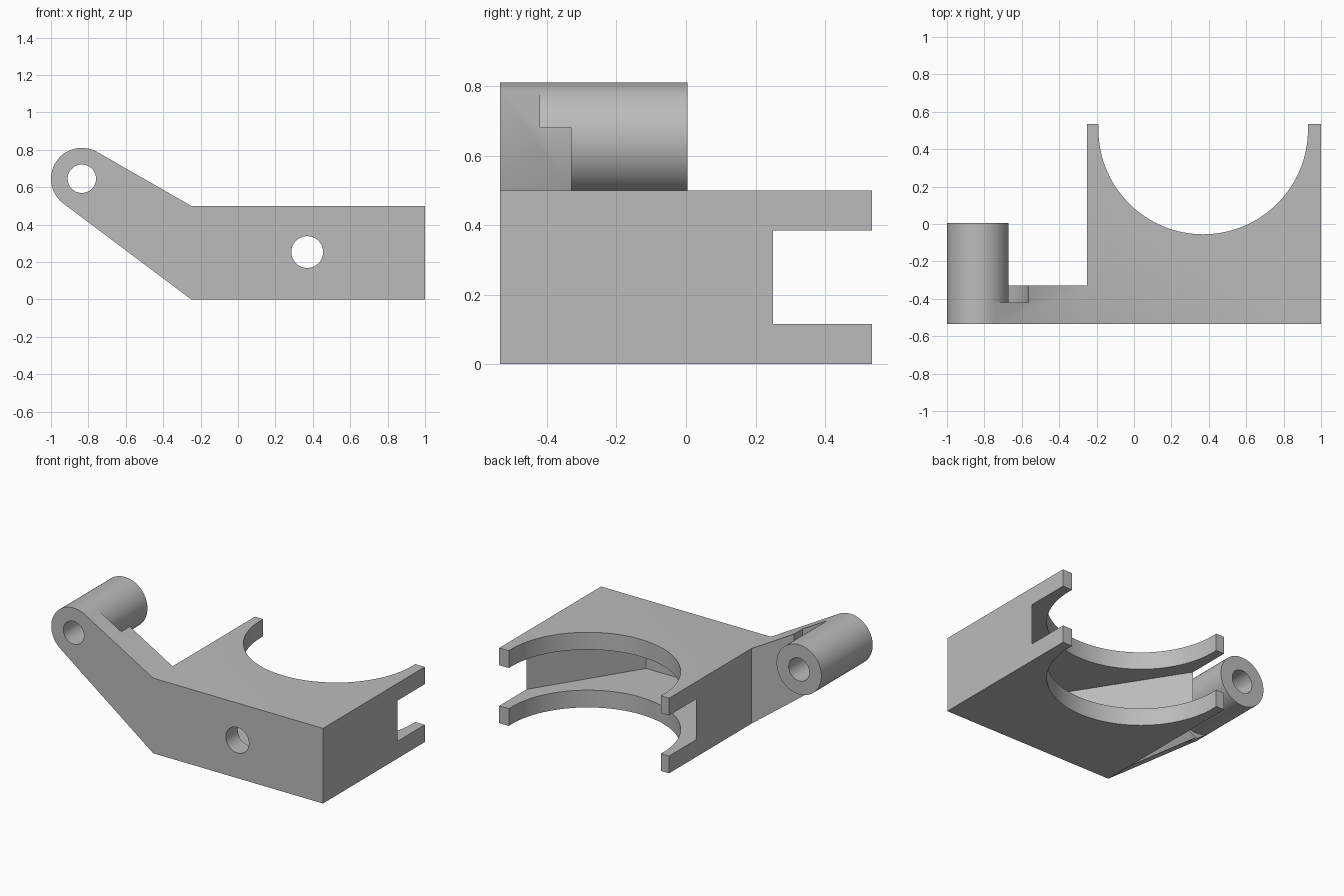
import bpy, bmesh, math
from mathutils import Vector

cube = bpy.data.objects.get("Cube")
if cube:
    bpy.data.objects.remove(cube, do_unlink=True)

grey = bpy.data.materials.new("plain grey")
grey.use_nodes = True
grey.diffuse_color = (0.5, 0.5, 0.5, 1)
grey.node_tree.nodes["Principled BSDF"].inputs["Base Color"].default_value = (0.5, 0.5, 0.5, 1)


def prism(name, points, axis, low, high):
    """Extrude a flat outline along y (outline in x, z) or z (outline in x, y)."""
    bm = bmesh.new()
    place = (lambda a, b: (a, low, b)) if axis == "y" else (lambda a, b: (a, b, low))
    face = bm.faces.new([bm.verts.new(place(a, b)) for a, b in points])
    new = bmesh.ops.extrude_face_region(bm, geom=[face])["geom"]
    shift = Vector((0, high - low, 0)) if axis == "y" else Vector((0, 0, high - low))
    bmesh.ops.translate(bm, vec=shift, verts=[v for v in new if isinstance(v, bmesh.types.BMVert)])
    bmesh.ops.recalc_face_normals(bm, faces=bm.faces)
    mesh = bpy.data.meshes.new(name)
    bm.to_mesh(mesh)
    bm.free()
    mesh.materials.append(grey)
    obj = bpy.data.objects.new(name, mesh)
    bpy.context.collection.objects.link(obj)
    return obj


def circle(cx, cy, r, n=96):
    return [(cx + r * math.cos(2 * math.pi * i / n), cy + r * math.sin(2 * math.pi * i / n))
            for i in range(n)]


def combine(target, tool, operation):
    """Apply a boolean and discard the tool."""
    tool.hide_render = True
    mod = target.modifiers.new("boolean", "BOOLEAN")
    mod.operation, mod.solver, mod.object = operation, "EXACT", tool
    bpy.context.view_layer.objects.active = target
    bpy.ops.object.modifier_apply(modifier=mod.name)
    bpy.data.objects.remove(tool, do_unlink=True)


FRONT, BACK, SIDE, TOP = -0.535, 0.535, -0.25, 0.5
pivot, radius = Vector((-0.835, 0.645)), 0.165


def tangent(corner, sign):
    """Point where a line from the corner touches the pivot boss."""
    d = Vector(corner) - pivot
    angle = math.atan2(d.y, d.x) + sign * math.acos(radius / d.length)
    return tuple(pivot + radius * Vector((math.cos(angle), math.sin(angle))))


# Sloping arm, thinned around the boss
arm = prism("arm", [tuple(pivot), tangent((SIDE, 0), -1), (SIDE, 0), (-0.1, 0.1), (-0.1, 0.4),
                    (SIDE, TOP), tangent((SIDE, TOP), 1)], "y", FRONT, -0.33)
combine(arm, prism("recess", circle(*pivot, 0.272), "y", -0.42, -0.2), "DIFFERENCE")

# Pivot boss
boss = prism("boss", circle(*pivot, radius), "y", FRONT, 0.005)

# Main block joined with the arm and boss
body = prism("clamp_body", [(SIDE, 0), (1, 0), (1, TOP), (SIDE, TOP)], "y", FRONT, BACK)
combine(body, arm, "UNION")
combine(body, boss, "UNION")

# Tapered pocket between the upper and lower jaws
pocket = [(1.1, 0.25), (1, 0.25), (0.58, -0.41), (0.17, -0.41), (SIDE, 0.25), (-0.35, 0.25),
          (-0.35, 0.7), (1.1, 0.7)]
combine(body, prism("pocket", pocket, "z", 0.115, 0.385), "DIFFERENCE")

# Round bore of the jaws, mounting hole and pivot hole
combine(body, prism("bore", circle(0.37, 0.505, 0.56, 128), "z", -0.2, 0.8), "DIFFERENCE")
combine(body, prism("mounting_hole", circle(0.37, 0.253, 0.085, 64), "y", -0.7, -0.3), "DIFFERENCE")
combine(body, prism("pivot_hole", circle(*pivot, 0.076, 64), "y", -0.7, 0.2), "DIFFERENCE")

bpy.ops.object.select_all(action="DESELECT")
body.select_set(True)
bpy.context.view_layer.objects.active = body
bpy.ops.object.shade_smooth_by_angle(angle=math.radians(30))
